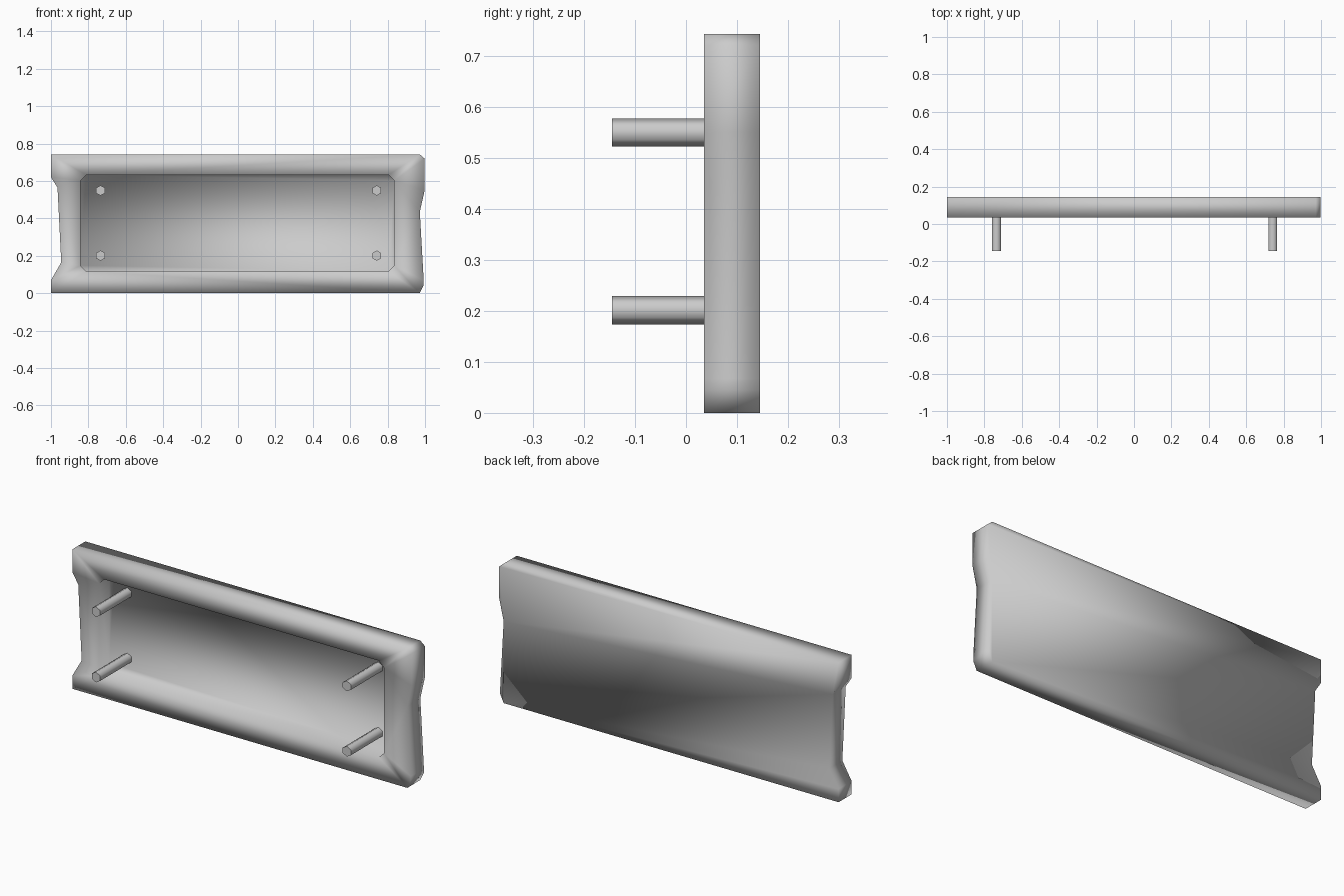
import bpy, bmesh, math
from mathutils import Matrix

if "Cube" in bpy.data.objects:
    bpy.data.objects.remove(bpy.data.objects["Cube"])

FRONT, FLOOR, BACK = 0.035, 0.12, 0.145


def finish(bm, name):
    bmesh.ops.recalc_face_normals(bm, faces=bm.faces[:])
    for f in bm.faces:
        f.smooth = True
    mesh = bpy.data.meshes.new(name)
    bm.to_mesh(mesh)
    bm.free()
    obj = bpy.data.objects.new(name, mesh)
    bpy.context.collection.objects.link(obj)
    return obj


def ring(bm, pts, y):
    return [bm.verts.new((x, y, z)) for x, z in pts]


def bridge(bm, a, b):
    for i in range(len(a)):
        j = (i + 1) % len(a)
        bm.faces.new((a[i], a[j], b[j], b[i]))


def loop_edges(bm, verts):
    return [bm.edges.get((verts[i - 1], verts[i])) for i in range(len(verts))]


# Worn outer outline and chamfered recess outline (x, z)
outline = [(-1, 0), (0.972, 0), (0.993, 0.045), (0.993, 0.067), (0.972, 0.435),
           (0.998, 0.55), (0.998, 0.72), (0.972, 0.742), (-1, 0.742),
           (-1, 0.62), (-0.965, 0.565), (-0.945, 0.165), (-1, 0.07)]
l, r, b, t, c = -0.842, 0.835, 0.118, 0.632, 0.03
recess = [(l + c, b), (r - c, b), (r, b + c), (r, t - c),
          (r - c, t), (l + c, t), (l, t - c), (l, b + c)]

# Tray panel: outer wall, back, recess wall, recess floor, front rim
bm = bmesh.new()
outer_front, outer_back = ring(bm, outline, FRONT), ring(bm, outline, BACK)
inner_front, inner_floor = ring(bm, recess, FRONT), ring(bm, recess, FLOOR)
bridge(bm, outer_front, outer_back)
bridge(bm, inner_front, inner_floor)
bm.faces.new(outer_back)
bm.faces.new(inner_floor)
bmesh.ops.triangle_fill(bm, use_beauty=True, normal=(0, -1, 0),
                        edges=loop_edges(bm, outer_front) + loop_edges(bm, inner_front))
finish(bm, "recessed_panel")

# Four hexagonal pegs standing out of the recess floor
for side, x in (("left", -0.735), ("right", 0.742)):
    for level, z in (("lower", 0.201), ("upper", 0.549)):
        bm = bmesh.new()
        length = FLOOR + 0.145
        bmesh.ops.create_cone(bm, cap_ends=True, segments=6, radius1=0.0275,
                              radius2=0.0275, depth=length,
                              matrix=Matrix.Translation((x, FLOOR - length / 2, z))
                              @ Matrix.Rotation(math.pi / 2, 4, 'X'))
        peg = finish(bm, f"{level}_{side}_peg")
        bpy.context.view_layer.objects.active = peg
        peg.select_set(True)
        bpy.ops.object.shade_smooth_by_angle(angle=math.radians(65))
        peg.select_set(False)
